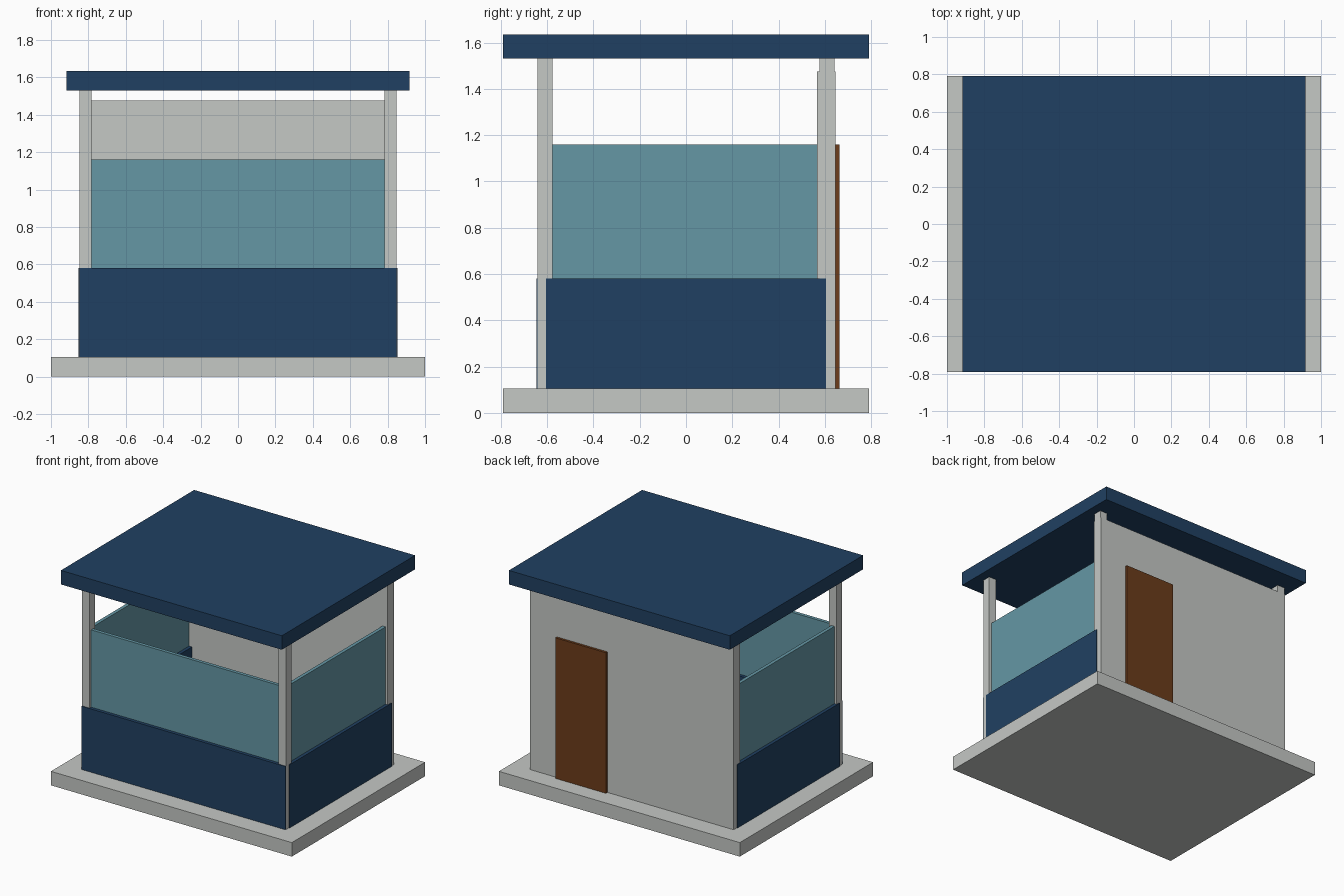
import bpy

if "Cube" in bpy.data.objects:
    bpy.data.objects.remove(bpy.data.objects["Cube"])


def material(name, rgb):
    m = bpy.data.materials.new(name)
    m.diffuse_color = (*rgb, 1.0)
    m.use_nodes = True
    m.node_tree.nodes["Principled BSDF"].inputs["Base Color"].default_value = m.diffuse_color
    return m


GREY = material("light_grey", (0.56, 0.58, 0.56))
NAVY = material("navy_blue", (0.0144, 0.0513, 0.122))
TEAL = material("glass_teal", (0.13, 0.31, 0.376))
BROWN = material("door_brown", (0.15, 0.045, 0.011))


def box(name, x, y, z, mat):
    """Axis-aligned box from (low, high) ranges."""
    (x0, x1), (y0, y1), (z0, z1) = x, y, z
    verts = [(a, b, c) for c in (z0, z1)
             for a, b in ((x0, y0), (x1, y0), (x1, y1), (x0, y1))]
    faces = [(3, 2, 1, 0), (4, 5, 6, 7)]
    faces += [(i, (i + 1) % 4, (i + 1) % 4 + 4, i + 4) for i in range(4)]
    mesh = bpy.data.meshes.new(name)
    mesh.from_pydata(verts, [], faces)
    mesh.materials.append(mat)
    obj = bpy.data.objects.new(name, mesh)
    bpy.context.collection.objects.link(obj)
    return obj


def around(centre, half):
    return (centre - half, centre + half)


FLOOR, SILL, GLASS_TOP, WALL_TOP, EAVE, TOP = 0.105, 0.58, 1.16, 1.475, 1.53, 1.635
PX, PY = 0.8155, 0.6085      # post centre lines
POST, WALL, PANE = 0.032, 0.0375, 0.013   # half thicknesses

# Base slab and flat roof
box("base_slab", (-1, 1), (-0.79, 0.79), (0, FLOOR), GREY)
box("roof", (-0.917, 0.917), (-0.79, 0.79), (EAVE, TOP), NAVY)

# Corner posts, then the low wall and glass on each side
for sx, side in ((-1, "left"), (1, "right")):
    for sy, end in ((-1, "front"), (1, "back")):
        box(f"post_{end}_{side}", around(sx * PX, POST), around(sy * PY, POST),
            (FLOOR, EAVE), GREY)
    box(f"low_wall_{side}", around(sx * PX, WALL), (-0.605, 0.605),
        (FLOOR, SILL), NAVY)
    box(f"glass_{side}", around(sx * PX, PANE), (-0.58, 0.58),
        (SILL, GLASS_TOP), TEAL)

# Front low wall and glass
box("low_wall_front", (-0.845, 0.845), around(-PY, WALL), (FLOOR, SILL), NAVY)
box("glass_front", (-0.79, 0.79), around(-PY, PANE), (SILL, GLASS_TOP), TEAL)

# Solid back wall with its door
box("back_wall", (-0.845, 0.845), (0.567, 0.645), (FLOOR, WALL_TOP), GREY)
box("back_door", (0.20, 0.62), (0.64, 0.663), (FLOOR, GLASS_TOP), BROWN)
